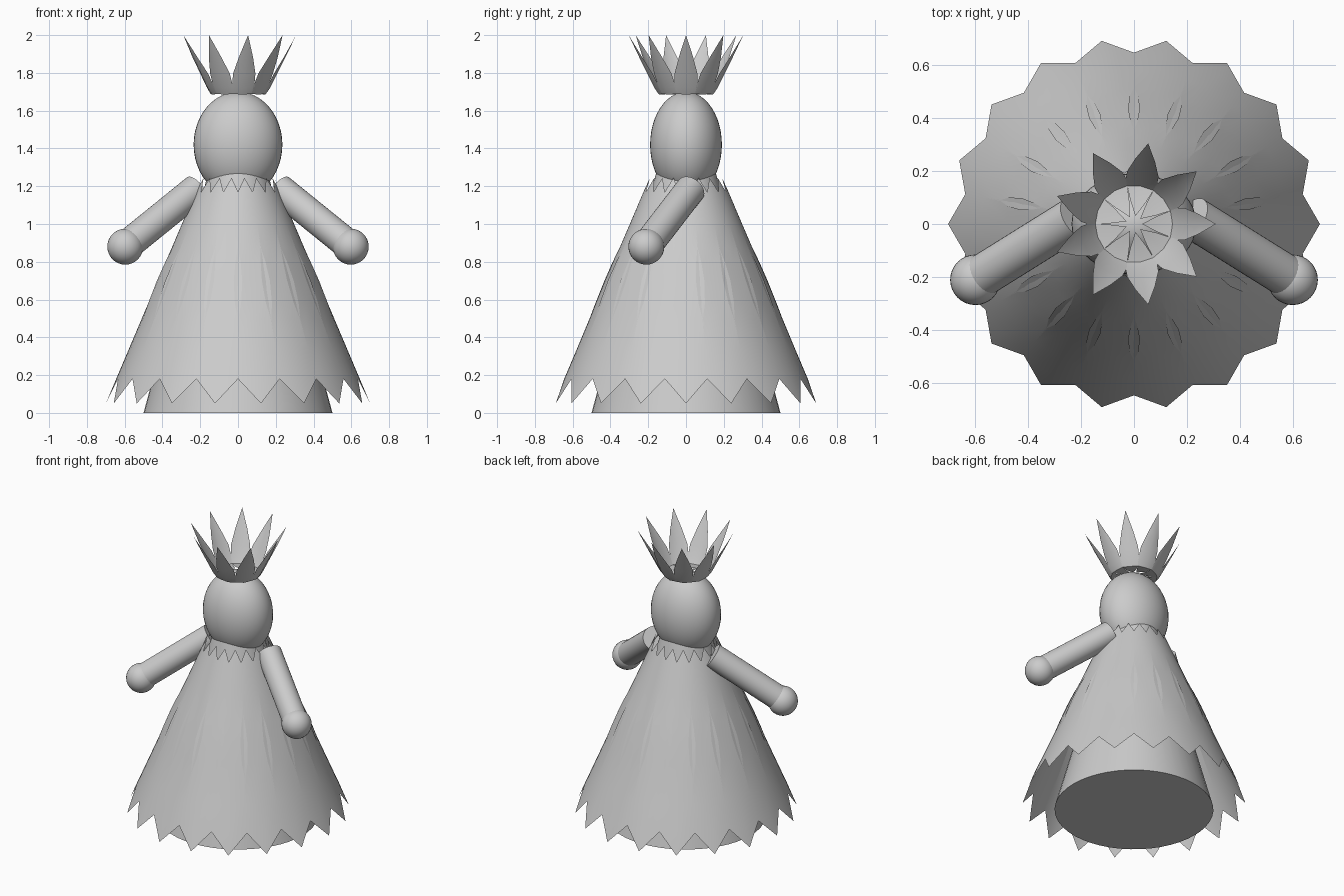
import bpy, bmesh, math
from mathutils import Vector

cube = bpy.data.objects.get("Cube")
if cube:
    bpy.data.objects.remove(cube)

grey = bpy.data.materials.new("plain_grey")
grey.use_nodes = True
grey.diffuse_color = (0.6, 0.6, 0.6, 1)
grey.node_tree.nodes["Principled BSDF"].inputs["Base Color"].default_value = grey.diffuse_color


def finish(obj, name, angle=40):
    obj.name = name
    obj.data.materials.clear()
    obj.data.materials.append(grey)
    bpy.ops.object.select_all(action='DESELECT')
    obj.select_set(True)
    bpy.context.view_layer.objects.active = obj
    bpy.ops.object.shade_smooth_by_angle(angle=math.radians(angle))


def leaf_ring(name, count, rows, point, columns=4):
    """Ring of leaves; point(row, side) gives radius, sideways angle and height."""
    bm = bmesh.new()
    for i in range(count):
        turn = math.tau * i / count
        grid = []
        for row in rows:
            line = []
            for c in range(columns + 1):
                r, a, z = point(row, 2 * c / columns - 1)
                line.append(bm.verts.new((r * math.cos(turn + a), r * math.sin(turn + a), z)))
            grid.append(line)
        for low, high in zip(grid, grid[1:]):
            for c in range(columns):
                bm.faces.new((low[c], low[c + 1], high[c + 1], high[c]))
    bmesh.ops.remove_doubles(bm, verts=bm.verts, dist=0.0005)
    mesh = bpy.data.meshes.new(name)
    bm.to_mesh(mesh)
    bm.free()
    obj = bpy.data.objects.new(name, mesh)
    bpy.context.collection.objects.link(obj)
    finish(obj, name)


# Body core: tapered and closed at the bottom
bpy.ops.mesh.primitive_cone_add(vertices=48, radius1=0.5, radius2=0.155, depth=1.28, location=(0, 0, 0.64))
finish(bpy.context.object, "body")

# Head: slightly flattened egg
bpy.ops.mesh.primitive_uv_sphere_add(segments=40, ring_count=24, location=(0, 0, 1.42))
bpy.context.object.scale = (0.235, 0.19, 0.28)
finish(bpy.context.object, "head")


# Skirt: pointed leaves whose wide middles overlap
def skirt_point(row, side):
    z, half, lift = row
    r = 0.70 - 0.424 * (z - 0.05) + lift * abs(side)
    return r, math.radians(half) * side, z


leaf_ring("skirt_leaves", 18, [
    (0.05, 0, 0), (0.18, 10, 0), (0.34, 10, 0), (0.5, 10.2, 0.001),
    (0.58, 12, 0.005), (0.7, 13, 0.008), (0.8, 12, 0.006), (0.87, 10.2, 0.001),
    (1.0, 10, 0), (1.17, 10, 0), (1.245, 0, 0)], skirt_point)


# Crown: nine cupped leaves spreading upward
def crown_point(row, side):
    r, z, half, cup = row
    x, y = r - cup * abs(side), half * side
    return math.hypot(x, y), math.atan2(y, x), z + cup * 0.5 * abs(side)


leaf_ring("crown_leaves", 9, [
    (0.03, 1.708, 0, 0), (0.09, 1.692, 0.03, 0.002), (0.145, 1.685, 0.05, 0.008),
    (0.17, 1.72, 0.06, 0.014), (0.205, 1.79, 0.06, 0.014), (0.25, 1.88, 0.038, 0.007),
    (0.308, 2.0, 0, 0)], crown_point, 2)

# Arms and hands, one on each side
for side, label in ((1, "left"), (-1, "right")):
    shoulder = Vector((0.22 * side, 0.025, 1.185))
    hand = Vector((0.597 * side, -0.21, 0.88))
    axis = hand - shoulder
    bpy.ops.mesh.primitive_cylinder_add(vertices=32, radius=0.08, depth=axis.length,
                                        location=(shoulder + hand) / 2)
    bpy.context.object.rotation_euler = axis.to_track_quat('Z', 'Y').to_euler()
    finish(bpy.context.object, label + "_arm")
    bpy.ops.mesh.primitive_uv_sphere_add(segments=32, ring_count=16, radius=0.095, location=hand)
    finish(bpy.context.object, label + "_hand")
